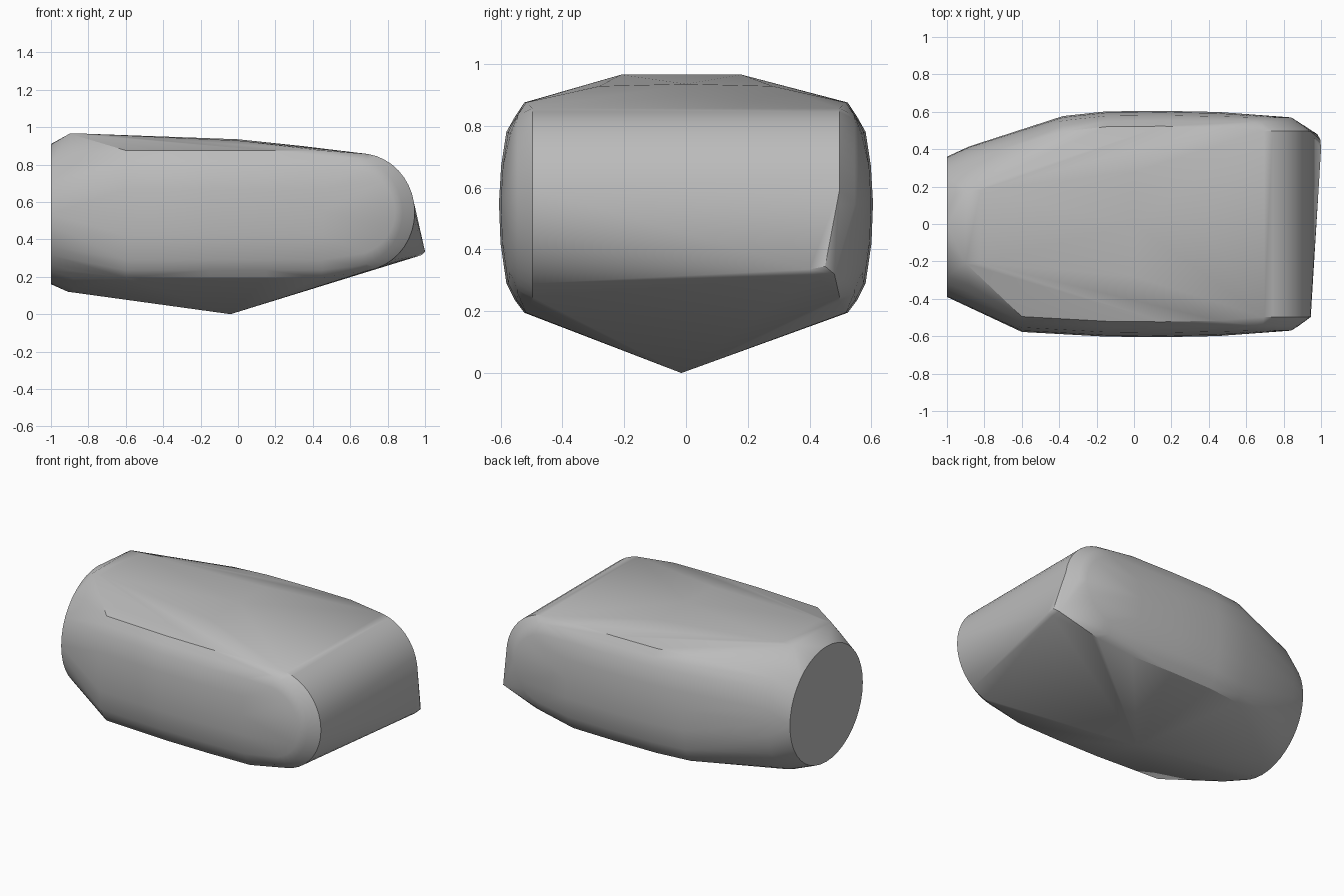
import bpy
import bmesh
from math import sin, cos, pi, radians

if "Cube" in bpy.data.objects:
    bpy.data.objects.remove(bpy.data.objects["Cube"])

grey = bpy.data.materials.new("plain grey")
grey.use_nodes = True
grey.diffuse_color = (0.5, 0.5, 0.5, 1)
grey.node_tree.nodes["Principled BSDF"].inputs["Base Color"].default_value = (0.5, 0.5, 0.5, 1)

bm = bmesh.new()


def add(*points):
    for p in points:
        bm.verts.new(p)


def oval_ring(x, y, z, ry, rz, power=1.0, count=40):
    """Cross-section ring facing along x; power below 1 squares it off."""
    for i in range(count):
        c, s = cos(2 * pi * i / count), sin(2 * pi * i / count)
        add((x, y + ry * abs(c) ** power * (1 if c > 0 else -1),
             z + rz * abs(s) ** power * (1 if s > 0 else -1)))


def nose_arc(cx, y, cz, rx, rz, start=90, end=-90, count=20):
    """Rounded nose outline in a plane of constant y."""
    for i in range(count + 1):
        a = radians(start + (end - start) * i / count)
        add((cx + rx * cos(a), y, cz + rz * sin(a)))


# Flat round tail and the shoulder just ahead of it
oval_ring(-1.0, -0.015, 0.535, 0.375, 0.375)
oval_ring(-0.88, -0.01, 0.54, 0.425, 0.415, 0.85)
add((-0.9, -0.21, 0.965), (-0.82, -0.21, 0.965),
    (-0.9, 0.18, 0.965), (-0.82, 0.18, 0.965), (-0.91, -0.01, 0.12))

# Bulging flanks, built as stacked outlines on each side
for side in (-1, 1):
    nose_arc(0.65, side * 0.497, 0.545, 0.295, 0.315, end=-90)
    nose_arc(0.6, side * 0.545, 0.545, 0.28, 0.29)
    nose_arc(0.6, side * 0.57, 0.545, 0.24, 0.23)
    tail = -0.6 if side < 0 else -0.38
    for x, bulge in ((tail, -0.025), (-0.15, 0.0), (0.15, 0.003), (0.45, -0.003)):
        for y, z in ((0.52, 0.875), (0.55, 0.83), (0.578, 0.78), (0.595, 0.67),
                     (0.602, 0.55), (0.597, 0.42), (0.578, 0.29), (0.55, 0.235), (0.52, 0.195)):
            add((x, side * (y + bulge), z))

# Slightly crowned roof
for x, z in ((0.0, 0.935), (0.35, 0.898), (0.62, 0.865)):
    add((x, -0.28, z - 0.007), (x, 0, z), (x, 0.28, z - 0.007))

# Skewed lower lip of the nose, and the low keel point
add((1.0, 0.4, 0.335), (0.997, 0.45, 0.345), (0.98, 0.48, 0.32),
    (0.98, 0.42, 0.315), (-0.04, -0.015, 0.0))

# Wrap the outlines in one closed shell
hull = bmesh.ops.convex_hull(bm, input=bm.verts[:])
unused = {g for g in hull["geom_interior"] + hull["geom_unused"]
          if isinstance(g, bmesh.types.BMVert)}
bmesh.ops.delete(bm, geom=list(unused), context="VERTS")
bmesh.ops.remove_doubles(bm, verts=bm.verts[:], dist=0.004)
bmesh.ops.dissolve_limit(bm, angle_limit=radians(0.5), verts=bm.verts[:], edges=bm.edges[:])
bmesh.ops.recalc_face_normals(bm, faces=bm.faces[:])

mesh = bpy.data.meshes.new("rounded_body")
bm.to_mesh(mesh)
bm.free()
mesh.materials.append(grey)
body = bpy.data.objects.new("rounded_body", mesh)
bpy.context.collection.objects.link(body)
bpy.ops.object.select_all(action="DESELECT")
body.select_set(True)
bpy.context.view_layer.objects.active = body
bpy.ops.object.shade_smooth_by_angle(angle=radians(30))
